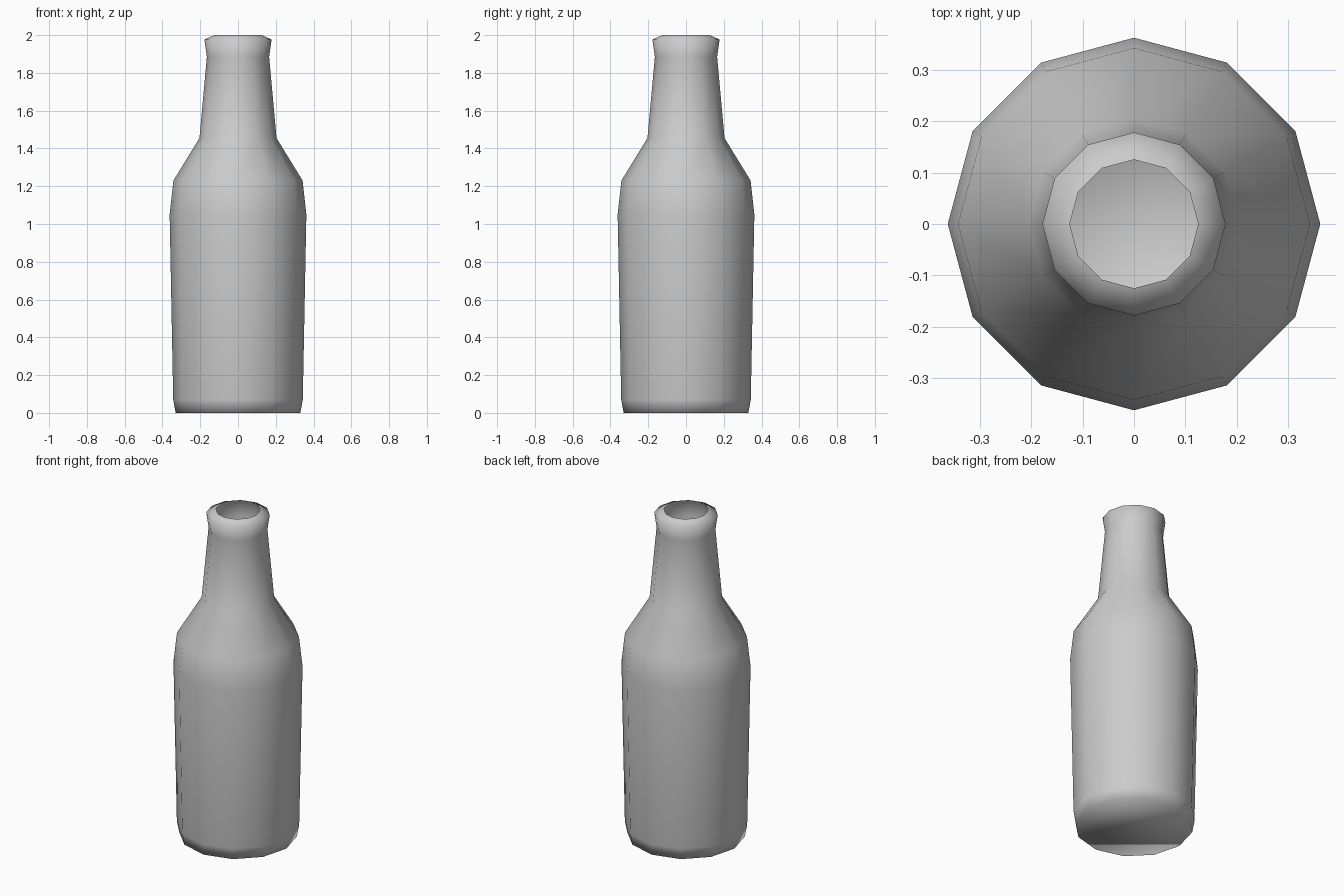
import bpy, bmesh
from math import cos, sin, pi

if "Cube" in bpy.data.objects:
    bpy.data.objects.remove(bpy.data.objects["Cube"])

SIDES = 12
# bottle outline from base to open mouth: (radius, height)
PROFILE = [(0.33, 0.0), (0.343, 0.07), (0.362, 1.05), (0.342, 1.23),
           (0.204, 1.455), (0.165, 1.885), (0.178, 1.977), (0.125, 2.0)]

bm = bmesh.new()
rings = [[bm.verts.new((r * cos(2 * pi * i / SIDES), r * sin(2 * pi * i / SIDES), z))
          for i in range(SIDES)] for r, z in PROFILE]

# walls
for low, high in zip(rings, rings[1:]):
    for i in range(SIDES):
        j = (i + 1) % SIDES
        bm.faces.new((low[i], low[j], high[j], high[i]))

# flat base
bm.faces.new(list(reversed(rings[0])))

for f in bm.faces:
    f.smooth = True

mesh = bpy.data.meshes.new("bottle")
bm.to_mesh(mesh)
bm.free()
bottle = bpy.data.objects.new("bottle", mesh)
bpy.context.collection.objects.link(bottle)
